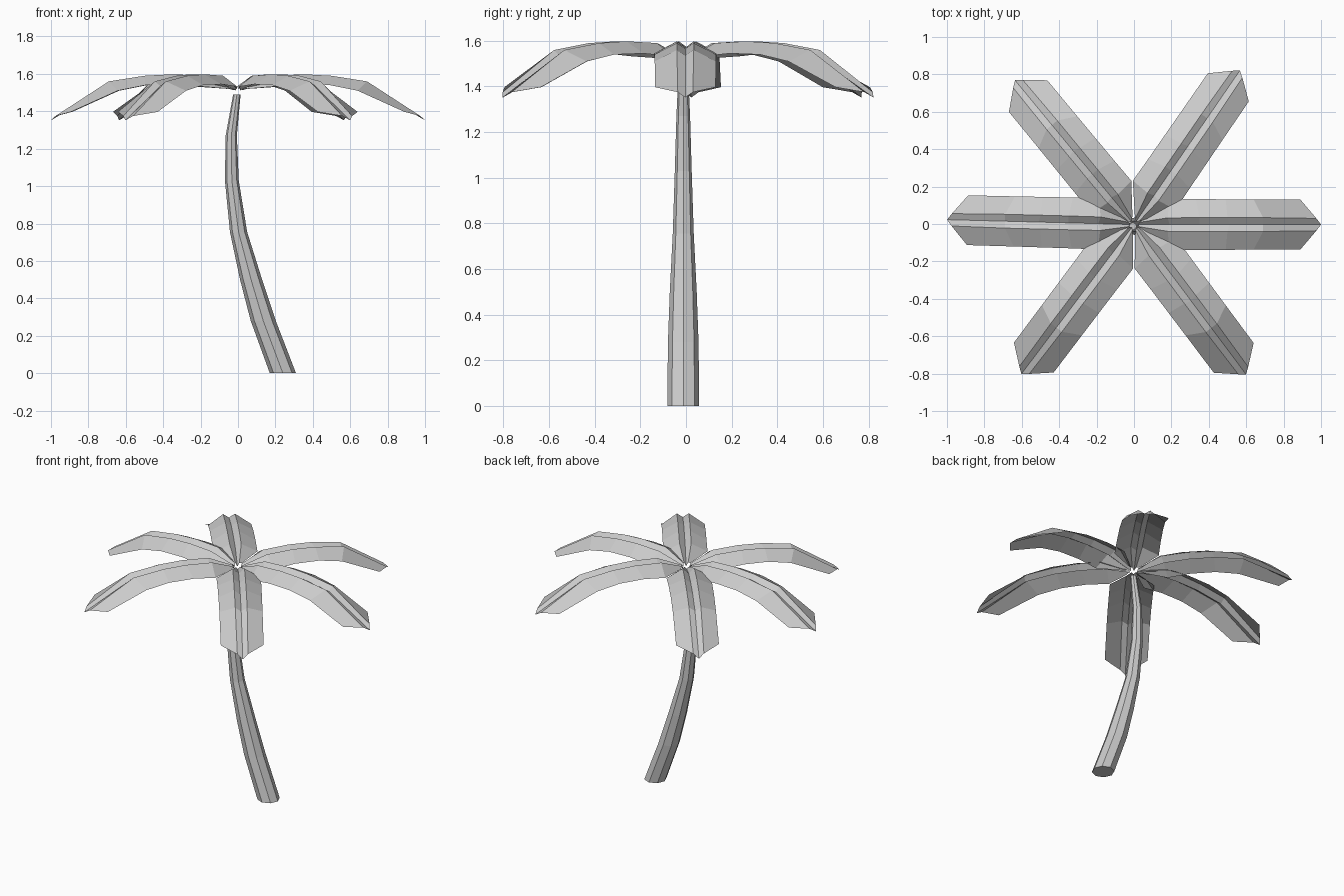
import bpy, bmesh
from math import cos, sin, pi, radians

if "Cube" in bpy.data.objects:
    bpy.data.objects.remove(bpy.data.objects["Cube"])


def make_object(name, bm):
    bmesh.ops.recalc_face_normals(bm, faces=bm.faces)
    mesh = bpy.data.meshes.new(name)
    bm.to_mesh(mesh)
    bm.free()
    obj = bpy.data.objects.new(name, mesh)
    bpy.context.collection.objects.link(obj)
    return obj


# Trunk: eight-sided tapered rings along a curve (x, z, radius)
TRUNK = [(0.24, 0.0, 0.07), (0.135, 0.28, 0.067), (0.07, 0.5, 0.059),
         (0.003, 0.755, 0.046), (-0.033, 1.03, 0.037),
         (-0.036, 1.27, 0.03), (-0.006, 1.49, 0.02)]
bm = bmesh.new()
rings = []
for x, z, r in TRUNK:
    rings.append([bm.verts.new((x + r * cos(i * pi / 4),
                                -0.012 + r * sin(i * pi / 4),
                                z - (0.15 * r * sin(0) if z else 0)))
                  for i in range(8)])
for a, b in zip(rings, rings[1:]):
    for i in range(8):
        j = (i + 1) % 8
        bm.faces.new((a[i], a[j], b[j], b[i]))
bm.faces.new(rings[0][::-1])
bm.faces.new(rings[-1])
make_object("trunk", bm)

# Frond long lines as (distance, half width, height): groove, ridge, outer edge
GROOVE = [(0.02, 0, 1.512), (0.19, 0, 1.56), (0.35, 0, 1.57),
          (0.51, 0, 1.565), (0.69, 0, 1.535), (1.0, 0, 1.352)]
RIDGE = [(0.03, 0.012, 1.53), (0.18, 0.036, 1.59), (0.35, 0.037, 1.598),
         (0.5, 0.037, 1.59), (0.69, 0.037, 1.56), (0.975, 0.033, 1.375)]
EDGE = [(0.05, 0.03, 1.52), (0.19, 0.138, 1.532), (0.33, 0.136, 1.545),
        (0.49, 0.135, 1.54), (0.64, 0.134, 1.51), (0.89, 0.133, 1.397)]


def mirrored(line):
    return [(d, -w, z) for d, w, z in line]


def frond(name, angle):
    c, s = cos(angle), sin(angle)
    bm = bmesh.new()
    rows = [[bm.verts.new((d * c - w * s, d * s + w * c - 0.003, z))
             for d, w, z in line]
            for line in (EDGE, RIDGE, GROOVE, mirrored(RIDGE), mirrored(EDGE))]
    for a, b in zip(rows, rows[1:]):
        for i in range(len(a) - 1):
            bm.faces.new((a[i], b[i], b[i + 1], a[i + 1]))
    make_object(name, bm)


# Crown of six fronds
for n, deg in enumerate((0, 55.5, 129.5, 178.5, 233, 306.8)):
    frond(f"frond_{n + 1}", radians(deg))
